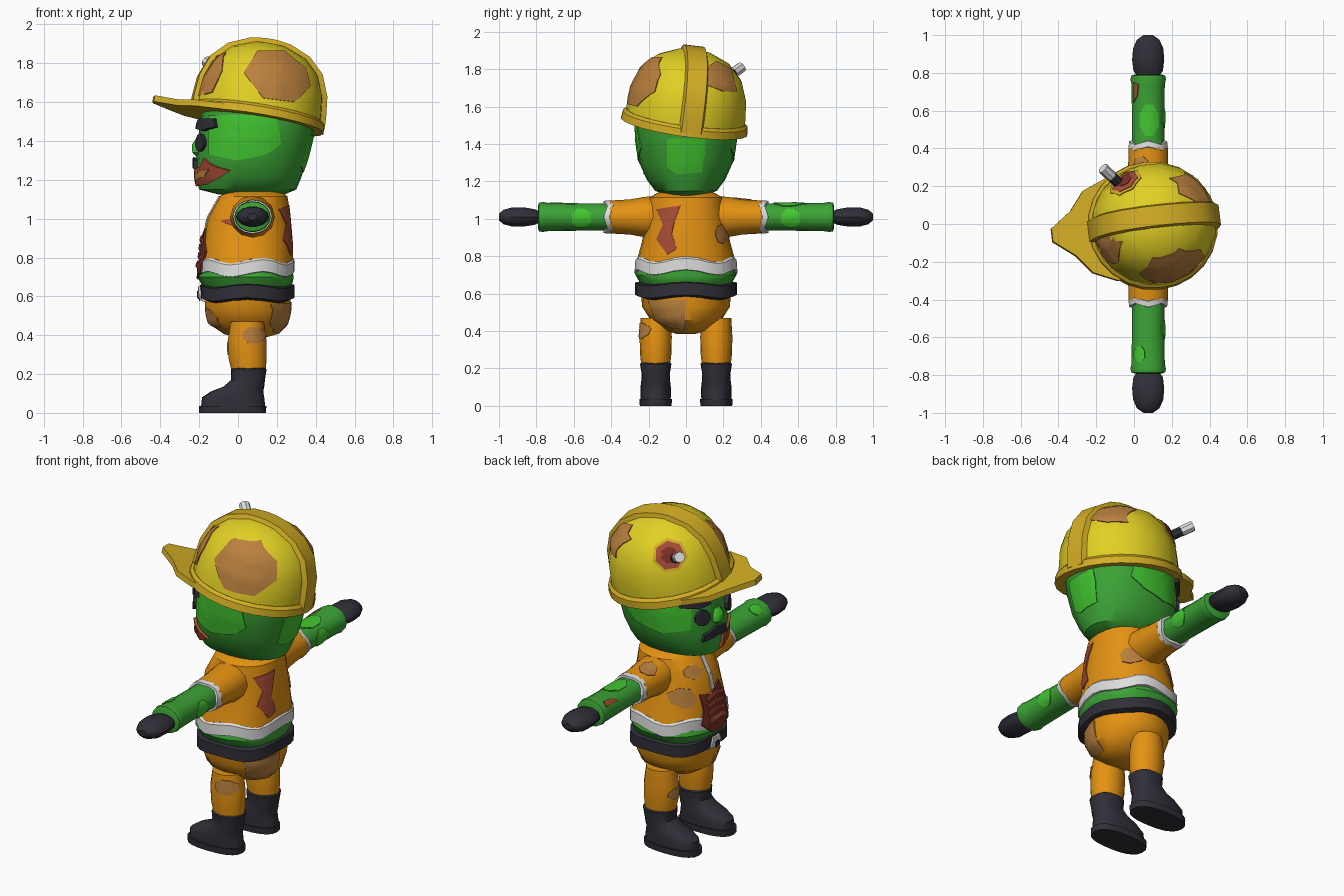
import bpy, bmesh, math
from mathutils import Vector, Matrix
from mathutils.bvhtree import BVHTree

if "Cube" in bpy.data.objects:
    bpy.data.objects.remove(bpy.data.objects["Cube"])


def material(name, r, g, b):
    m = bpy.data.materials.new(name)
    m.diffuse_color = [(c / 255 / 12.92 if c < 11 else ((c / 255 + .055) / 1.055) ** 2.4)
                       for c in (r, g, b)] + [1]
    m.use_nodes = True
    m.node_tree.nodes["Principled BSDF"].inputs["Base Color"].default_value = m.diffuse_color
    return m


YELLOW = material("helmet yellow", 226, 208, 36)
GOLD = material("trim gold", 212, 174, 36)
ORANGE = material("work orange", 228, 146, 18)
TAN = material("dirt tan", 186, 128, 62)
GREEN = material("skin green", 60, 164, 54)
BRIGHT = material("bright skin green", 66, 198, 48)
WHITE = material("reflective white", 222, 222, 222)
DARK = material("dark rubber", 48, 47, 56)
RED = material("wound red", 166, 76, 54)
DEEP = material("deep wound red", 124, 48, 38)


def make(name, verts, faces, mat, M=Matrix()):
    me = bpy.data.meshes.new(name)
    me.from_pydata([M @ Vector(v) for v in verts], [], faces)
    bm = bmesh.new()
    bm.from_mesh(me)
    bmesh.ops.recalc_face_normals(bm, faces=bm.faces)
    bm.to_mesh(me)
    bm.free()
    me.materials.append(mat)
    ob = bpy.data.objects.new(name, me)
    bpy.context.collection.objects.link(ob)
    return ob


def skin(name, sections, mat, M=Matrix()):
    """Bridge equal closed sections and cap both ends."""
    n = len(sections[0])
    verts = [v for s in sections for v in s]
    faces = [(k * n + i, k * n + (i + 1) % n, (k + 1) * n + (i + 1) % n, (k + 1) * n + i)
             for k in range(len(sections) - 1) for i in range(n)]
    faces += [tuple(range(n)), tuple(range(len(verts) - n, len(verts)))]
    return make(name, verts, faces, mat, M)


def loft(name, rings, mat, n=20, M=Matrix(), power=1.0, zig=0, waves=5):
    """Rings are (height, centre, x radius, y radius)."""
    def bend(c):
        return math.copysign(abs(c) ** power, c)
    secs = []
    for z, cx, rx, ry in rings:
        angs = [2 * math.pi * i / n for i in range(n)]
        secs.append([(cx + rx * bend(math.cos(a)), ry * bend(math.sin(a)),
                      z + zig * math.cos(waves * a)) for a in angs])
    return skin(name, secs, mat, M)


X, Y, Z = Vector((1, 0, 0)), Vector((0, 1, 0)), Vector((0, 0, 1))
SIDES = {"face": (-X, Y, Z), "back": (X, Y, Z), "right": (-Y, X, Z), "left": (Y, X, Z), "top": (Z, X, Y)}


def patch(name, mat, targets, side, pts, lift=.006, centre=Vector()):
    """Plate draped over the targets; pts are the outline seen from one side."""
    nrm, u, v = SIDES[side] if isinstance(side, str) else side
    trees = []
    for t in targets:
        trees.append(BVHTree.FromPolygons([w.co for w in t.data.vertices],
                                          [tuple(p.vertices) for p in t.data.polygons]))
    outline = []
    for a, b in zip(pts, pts[1:] + pts[:1]):
        a, b = Vector(a), Vector(b)
        k = max(1, math.ceil((b - a).length / .04))
        outline += [a.lerp(b, i / k) for i in range(k)]
    mid = sum(outline, Vector((0, 0))) / len(outline)

    def drop(p, h):
        o = centre + u * p.x + v * p.y + nrm * 3
        hits = [h_ for h_ in (t.ray_cast(o, -nrm) for t in trees) if h_[0]]
        if hits:
            co, no = min(hits, key=lambda q: q[3])[:2]
        else:
            co, no = trees[0].find_nearest(o - nrm * 2.9)[:2]
        if no.dot(nrm) < 0:
            no = -no
        return co + no * h
    n = len(outline)
    verts = [drop(mid, lift)]
    levels = [(.25, lift), (.5, lift), (.75, lift), (1, lift), (1, -.004)]
    for s, h in levels:
        verts += [drop(mid.lerp(p, s), h) for p in outline]
    faces = [(0, 1 + i, 1 + (i + 1) % n) for i in range(n)]
    for k in range(len(levels) - 1):
        a, b = 1 + k * n, 1 + (k + 1) * n
        faces += [(a + i, a + (i + 1) % n, b + (i + 1) % n, b + i) for i in range(n)]
    return make(name, verts, faces, mat)


def oval(cx, cy, rx, ry, n=8):
    return [(cx + rx * math.cos(2 * math.pi * (i + .5) / n), cy + ry * math.sin(2 * math.pi * (i + .5) / n))
            for i in range(n)]


# Body
head = loft("head", [(1.125, .07, .17, .10), (1.15, .05, .25, .165), (1.21, .055, .27, .21),
                     (1.3, .07, .285, .25), (1.42, .09, .295, .268), (1.52, .105, .295, .272),
                     (1.62, .105, .28, .26)], GREEN, 24, power=.9)
vest = loft("vest", [(1.14, .08, .14, .15), (1.115, .08, .175, .195), (1, .057, .215, .215),
                     (.88, .05, .232, .235), (.76, .045, .24, .268)], ORANGE, 24, power=.9)
band = loft("vest_hem", [(.785, .045, .238, .262), (.775, .045, .246, .272), (.715, .045, .246, .276),
                         (.71, .045, .23, .25)], WHITE, 30, power=.9, zig=.014)
belly = loft("belly", [(.76, .045, .23, .25), (.7, .04, .247, .27), (.665, .045, .235, .25),
                       (.62, .045, .2, .22)], GREEN, 24, power=.9)
belt = loft("belt", [(.655, .048, .225, .25), (.65, .048, .243, .273), (.585, .048, .243, .273),
                     (.575, .048, .22, .24)], DARK, 24, power=.9, zig=.009, waves=4)
pants = loft("pants", [(.61, .05, .22, .24), (.53, .05, .22, .235), (.46, .052, .205, .19),
                       (.405, .065, .135, .11), (.385, .07, .06, .05)], ORANGE, 24)

# Legs, boots and arms on both sides
parts = {}
for s, tag in ((-1, "right"), (1, "left")):
    L = Matrix.Translation((0, s * .162, 0))
    parts["leg", s] = loft(tag + "_leg", [(.2, .055, .085, .075), (.28, .05, .098, .084), (.37, .047, .1, .086),
                                          (.47, .047, .085, .08)], ORANGE, 16, L)
    loft(tag + "_boot", [(.035, -.025, .165, .08), (.08, -.025, .16, .082), (.11, -.005, .135, .08),
                         (.135, .03, .105, .077), (.17, .052, .087, .075), (.225, .055, .092, .084),
                         (.235, .055, .075, .07)], DARK, 20, L, power=.85)
    loft(tag + "_boot_sole", [(0, -.028, .172, .085), (.036, -.028, .174, .087)], DARK, 20, L, power=.8)
    A = Matrix.Translation((.075, 0, 1.01)) @ Matrix.Rotation(-s * math.pi / 2, 4, "X")
    parts["sleeve", s] = loft(tag + "_sleeve", [(.14, 0, .11, .11), (.22, 0, .115, .108), (.3, 0, .106, .094),
                                                (.405, 0, .104, .088)], ORANGE, 12, A)
    loft(tag + "_cuff", [(.39, 0, .09, .08), (.4, 0, .104, .089), (.43, 0, .1, .086), (.432, 0, .08, .07)],
         WHITE, 16, A, zig=.01, waves=4)
    parts["arm", s] = loft(tag + "_forearm", [(.38, 0, .085, .072), (.55, 0, .086, .073), (.74, 0, .088, .076),
                                              (.765, 0, .094, .08), (.785, 0, .09, .077), (.792, 0, .07, .06)],
                           GREEN, 16, A)
    loft(tag + "_hand", [(.78, 0, .055, .03), (.81, 0, .078, .043), (.87, 0, .085, .053), (.93, 0, .08, .052),
                         (.975, 0, .06, .04), (1, 0, .025, .018)], DARK, 14, A)

# Hard hat, tipped and turned slightly
H = (Matrix.Translation((.095, -.01, 1.495)) @ Matrix.Rotation(math.radians(-8), 4, "X")
     @ Matrix.Rotation(math.radians(9), 4, "Y") @ Matrix.Rotation(math.radians(7), 4, "Z"))
profile = [(.02, .332), (.08, .33), (.18, .32), (.285, .28), (.36, .205), (.405, .1), (.415, .03)]
dome = loft("helmet_dome", [(z, 0, r, r * .97) for z, r in profile], YELLOW, 18, H)
loft("helmet_rim", [(0, 0, .335, .325), (0, 0, .353, .343), (.04, 0, .348, .338), (.055, 0, .332, .322)],
     GOLD, 24, H)
arc = [(-r, z) for z, r in profile] + [(r, z) for z, r in reversed(profile)]
skin("helmet_ridge", [[(x * .96, -.065, z * .96), (x * 1.05, -.053, z * 1.045),
                       (x * 1.05, .053, z * 1.045), (x * .96, .065, z * .96)] for x, z in arc], GOLD, H)
half = [(-.545, .035), (-.43, .12), (-.35, .22), (-.22, .275), (-.1, .25)]
edge = half + [(x, -y) for x, y in reversed(half)]
skin("helmet_visor", [[(x, y, z + (.012 if x < -.5 else 0)) for x, y in edge] for z in (0, .032)], GOLD, H)

# Dirt on the hard hat
patch("helmet_dirt_side", TAN, [dome], "right", [(.03, 1.75), (.1, 1.86), (.24, 1.86), (.35, 1.77),
                                                 (.37, 1.68), (.29, 1.6), (.13, 1.62)])
patch("helmet_dirt_front", TAN, [dome], "right", [(-.2, 1.63), (-.19, 1.74), (-.13, 1.85), (-.07, 1.87),
                                                  (-.08, 1.76), (-.13, 1.65)])
patch("helmet_dirt_back", TAN, [dome], "back", [(.1, 1.72), (.1, 1.8), (.16, 1.84), (.24, 1.8),
                                                (.27, 1.68), (.2, 1.68)])

# Hole in the hard hat with a stuck tool
nrm = Vector((-.4, .75, .5)).normalized()
u = nrm.cross(Z).normalized()
hole_side = (nrm, u, u.cross(nrm))
for nm, mat, r, h in (("hole_rim", GOLD, .095, .006), ("hole_wound", RED, .078, .009),
                      ("hole_depth", DEEP, .045, .012)):
    patch(nm, mat, [dome], hole_side, oval(0, 0, r, r, 7), h, Vector((-.03, .19, 1.74)))
a, b = Vector((-.02, .16, 1.71)), Vector((-.165, .295, 1.81))
T = Matrix.Translation(a) @ (b - a).to_track_quat("Z", "Y").to_matrix().to_4x4()
d = (b - a).length
loft("tool_handle", [(-.03, 0, .028, .028), (d * .7, 0, .028, .028)], DARK, 8, T)
loft("tool_tip", [(d * .68, 0, .03, .03), (d, 0, .03, .03)], WHITE, 8, T)

# Face
for s, tag in ((-1, "right"), (1, "left")):
    patch(tag + "_eyebrow", DARK, [head], "face", [(s * .07, 1.46), (s * .09, 1.51), (s * .2, 1.515),
                                                   (s * .21, 1.47), (s * .14, 1.45)], .03)
    patch(tag + "_eye", DARK, [head], "face", oval(s * .115, 1.39, .04, .045, 10), .022)
loft("nose", [(1.32, -.2, .015, .02), (1.34, -.205, .03, .04), (1.38, -.205, .033, .04),
              (1.415, -.195, .02, .025)], BRIGHT, 12)
patch("mouth", DARK, [head], "face", [(-.06, 1.255), (-.05, 1.3), (.03, 1.315), (.11, 1.29), (.12, 1.25),
                                      (.03, 1.265)], .02)
patch("cheek_wound", RED, [head], "face", [(-.02, 1.17), (-.03, 1.25), (-.12, 1.27), (-.15, 1.31),
                                           (-.215, 1.25), (-.18, 1.21), (-.12, 1.18)], .016)
patch("cheek_wound_inside", TAN, [head], "face", [(-.06, 1.2), (-.07, 1.23), (-.17, 1.26), (-.14, 1.22)], .021)
for side in ("right", "left"):
    patch(side + "_head_blotch", BRIGHT, [head], side, [(-.15, 1.33), (-.15, 1.53), (.2, 1.54), (.22, 1.38),
                                                        (.14, 1.33), (0, 1.3)])
patch("back_head_blotch", BRIGHT, [head], "back", [(-.1, 1.27), (-.1, 1.43), (.1, 1.43), (.1, 1.36),
                                                   (.08, 1.25), (-.05, 1.24)])

# Vest details
patch("zipper", WHITE, [vest], "face", [(-.014, .92), (-.014, 1.115), (.014, 1.115), (.014, .92)])
trunk = [vest, band, belly]
patch("belly_wound", DEEP, trunk, "face", [(-.11, .72), (-.13, .83), (-.09, .88), (-.06, .95), (.03, .9),
                                           (.1, .92), (.09, .82), (.12, .75), (.05, .69), (-.04, .7)], .01)
for i in range(4):
    z = .745 + i * .043
    patch("rib_%d" % (i + 1), RED, trunk, "face", [(-.08, z), (-.01, z + .015), (.07, z), (.07, z + .022),
                                                   (-.01, z + .037), (-.08, z + .022)], .018)
patch("back_wound", RED, [vest], "back", [(-.155, 1.05), (-.1, 1.06), (-.03, 1.07), (-.06, .99), (-.075, .92),
                                          (-.05, .84), (-.1, .81), (-.155, .89), (-.12, .97)])
patch("side_tear", RED, [vest], "right", [(-.09, .985), (-.03, 1.0), (-.03, .965)])
patch("vest_dirt_front", TAN, [vest], "face", oval(.17, .91, .05, .06, 7))
patch("vest_dirt_chest", TAN, [vest], "face", oval(.1, 1.04, .05, .035, 7))
patch("vest_dirt_side", TAN, [vest], "back", oval(.19, .92, .035, .055, 7))
patch("sleeve_dirt", TAN, [parts["sleeve", 1]], "top", oval(.04, .3, .045, .06, 7))
patch("buckle", WHITE, [belt], "face", [(-.045, .585), (-.03, .65), (.03, .65), (.045, .59), (0, .565)], .012)
patch("buckle_inset", DARK, [belt], "face", oval(0, .61, .018, .018, 6), .017)

# Pants and limb patches
patch("pants_dirt_back", TAN, [pants], "back", [(-.2, .56), (-.005, .57), (-.005, .41), (-.08, .42),
                                                (-.16, .46)])
patch("pants_dirt_front", TAN, [pants], "face", oval(-.08, .49, .06, .05, 7))
patch("right_knee_dirt", TAN, [parts["leg", -1]], "right", oval(.08, .4, .06, .045))
patch("left_knee_dirt", TAN, [parts["leg", 1]], "face", oval(.16, .33, .055, .035))
for s, tag in ((-1, "right"), (1, "left")):
    patch(tag + "_arm_blotch_back", BRIGHT, [parts["arm", s]], "back", oval(s * .56, 1.005, .055, .05))
patch("left_arm_blotch", BRIGHT, [parts["arm", 1]], "top", oval(.08, .55, .05, .09))
patch("right_arm_blotch", BRIGHT, [parts["arm", -1]], "top", oval(.03, -.69, .03, .045))
patch("left_arm_wound", RED, [parts["arm", 1]], "top", [(.0, .64), (.0, .75), (.025, .74), (.02, .68)])

# Smooth surfaces with sharp creases kept
bpy.ops.object.select_all(action="SELECT")
bpy.context.view_layer.objects.active = head
bpy.ops.object.shade_smooth_by_angle(angle=math.radians(35))
